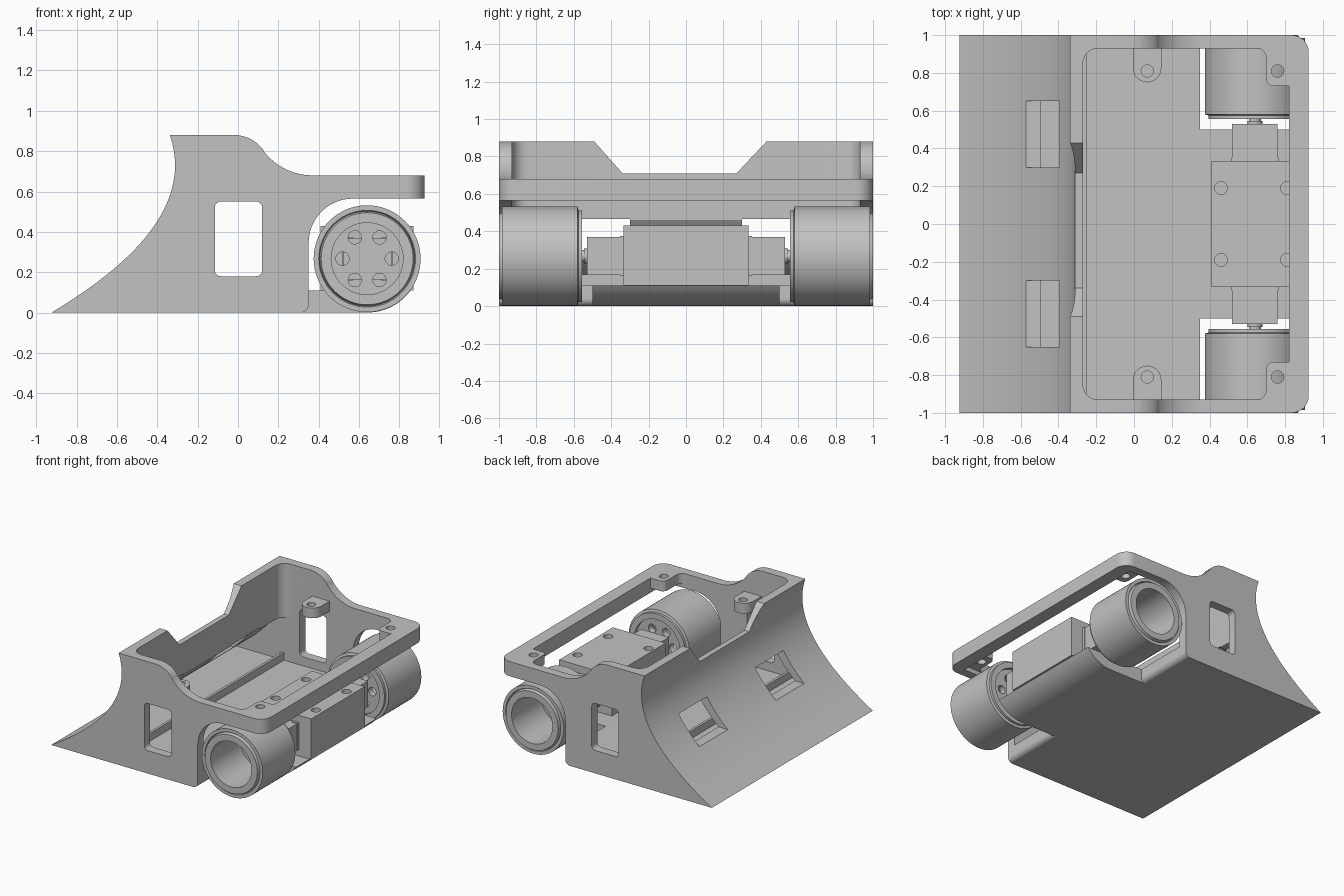
import bpy
import bmesh
from math import sin, cos, pi, radians
from mathutils import Vector

if "Cube" in bpy.data.objects:
    bpy.data.objects.remove(bpy.data.objects["Cube"])

grey = bpy.data.materials.new("plain_grey")
grey.use_nodes = True
colour = (0.54, 0.54, 0.54, 1)
grey.diffuse_color = colour
grey.node_tree.nodes["Principled BSDF"].inputs["Base Color"].default_value = colour

AXES = {"x": lambda u, v, w: (w, u, v),
        "y": lambda u, v, w: (u, w, v),
        "z": lambda u, v, w: (u, v, w)}


def finish(name, bm):
    bmesh.ops.recalc_face_normals(bm, faces=bm.faces)
    mesh = bpy.data.meshes.new(name)
    bm.to_mesh(mesh)
    bm.free()
    mesh.materials.append(grey)
    ob = bpy.data.objects.new(name, mesh)
    bpy.context.collection.objects.link(ob)
    return ob


def prism(name, points, axis, lo, hi):
    """Extrude a flat outline along an axis."""
    bm = bmesh.new()
    place = AXES[axis]
    a = [bm.verts.new(place(u, v, lo)) for u, v in points]
    b = [bm.verts.new(place(u, v, hi)) for u, v in points]
    bm.faces.new(a)
    bm.faces.new(b)
    n = len(points)
    for i in range(n):
        j = (i + 1) % n
        bm.faces.new((a[i], a[j], b[j], b[i]))
    return finish(name, bm)


def arc(cx, cy, r, start, end, n=12):
    angles = [radians(start + (end - start) * i / n) for i in range(n + 1)]
    return [(cx + r * cos(t), cy + r * sin(t)) for t in angles]


def rounded(corners, n=8):
    """Outline from (u, v, radius) corners, with square corners rounded."""
    out = []
    for i, (u, v, r) in enumerate(corners):
        p = Vector((u, v))
        if r == 0:
            out.append((u, v))
            continue
        a = (Vector(corners[i - 1][:2]) - p).normalized() * r
        b = (Vector(corners[(i + 1) % len(corners)][:2]) - p).normalized() * r
        for k in range(n + 1):
            t = pi / 2 * k / n
            out.append(tuple(p + a * (1 - sin(t)) + b * (1 - cos(t))))
    return out


def rect(u0, u1, v0, v1, r=0):
    return rounded([(u0, v0, r), (u1, v0, r), (u1, v1, r), (u0, v1, r)])


def box(name, x, y, z):
    return prism(name, rect(*x, *y), "z", *z)


def rod(name, u, v, r, axis, lo, hi, n=24):
    return prism(name, arc(u, v, r, 0, 360, n)[:-1], axis, lo, hi)


def cut(ob, cutter, operation="DIFFERENCE"):
    mod = ob.modifiers.new("cut", "BOOLEAN")
    mod.operation = operation
    mod.solver = "EXACT"
    mod.object = cutter
    bpy.context.view_layer.objects.active = ob
    bpy.ops.object.modifier_apply(modifier=mod.name)
    bpy.data.objects.remove(cutter)


def lathe(name, profile, x, z, side, n=64):
    """Spin a closed (radius, y) profile around a line along y."""
    bm = bmesh.new()
    rings = [[bm.verts.new((x + r * cos(2 * pi * i / n), side * y,
                            z + r * sin(2 * pi * i / n))) for r, y in profile]
             for i in range(n)]
    m = len(profile)
    for i in range(n):
        a, b = rings[i], rings[(i + 1) % n]
        for k in range(m):
            bm.faces.new((a[k], a[(k + 1) % m], b[(k + 1) % m], b[k]))
    return finish(name, bm)


def scoop(z0, z1, shift=0.0, n=24):
    """Parabolic nose curve between two heights."""
    heights = [z0 + (z1 - z0) * i / n for i in range(n + 1)]
    return [(shift - 0.312 - 1.15 * (0.73 - z) ** 2, z) for z in heights]


# Chassis: scooped nose, shoulder and thin rear hoop in one side profile
shoulder = arc(-0.02, 0.70, 0.18, 90, 37) + arc(0.37, 0.985, 0.305, 217, 270)
under = rounded([(0.98, 0.68, 0), (0.98, 0.565, 0), (0.35, 0.565, 0.22),
                 (0.35, 0, 0.04), (-0.9, 0, 0)], 12)[:-1]
body = prism("chassis", scoop(0, 0.88) + shoulder + under, "y", -1.1, 1.1)
cut(body, prism("plan", rounded([(-1.2, -1, 0), (0.925, -1, 0.09),
                                 (0.925, 1, 0.09), (-1.2, 1, 0)]),
                "z", -0.2, 1.2), "INTERSECT")

# Open well with corner pads, thinned from below
well = [(-0.27, -0.93, 0.08), (0.70, -0.93, 0.05), (0.70, -0.73, 0.04), (0.82, -0.73, 0),
        (0.82, 0.73, 0), (0.70, 0.73, 0.04), (0.70, 0.93, 0.05), (-0.27, 0.93, 0.08)]
cut(body, prism("well", rounded(well), "z", 0.11, 1.2))
cut(body, box("pad_recess", (0.6, 0.82), (-0.93, 0.93), (0.5, 0.60)))

# Hollow behind the scoop, open to the well
hollow = scoop(0.11, 0.455, 0.08) + [(-0.18, 0.455), (-0.18, 0.11)]
cut(body, prism("hollow", hollow, "y", -0.93, 0.93))

# Side windows, notch in the nose wall, nose windows, pad holes
cut(body, prism("side_window", rect(-0.115, 0.12, 0.18, 0.55, 0.03), "y", -1.2, 1.2))
cut(body, prism("notch", [(-0.552, 0.95), (-0.34, 0.71), (0.27, 0.71), (0.496, 0.95)],
                "x", -0.6, -0.2))
for s in (-1, 1):
    lo, hi = sorted((s * 0.30, s * 0.65))
    cut(body, box("nose_window", (-0.9, -0.2), (lo, hi), (0.254, 0.465)))
    cut(body, rod("pad_hole", 0.76, s * 0.81, 0.033, "z", 0.4, 0.8))

# Floor lip and tongue under the motor mount
box("floor_lip", (-0.27, -0.25), (-0.93, 0.93), (0.10, 0.17))
tongue_end = arc(0.64, 0.266, 0.266, 270, 324)
prism("tongue", [(0.3, 0.001)] + [p for p in tongue_end if p[1] < 0.11]
      + [(0.852, 0.11), (0.3, 0.11)], "y", -0.5, 0.5)

# Motor mount block with screw holes
mount = box("motor_mount", (0.41, 0.87), (-0.333, 0.333), (0.11, 0.43))
for x in (0.46, 0.81):
    for y in (-0.19, 0.19):
        cut(mount, rod("screw_hole", x, y, 0.034, "z", 0.33, 0.5))

WHEEL_X, WHEEL_Z = 0.64, 0.267
wheel_profile = [(0.03, 0.58), (0.2, 0.58), (0.2, 0.555), (0.245, 0.555), (0.245, 0.575),
                 (0.265, 0.58), (0.265, 0.985), (0.24, 0.985), (0.235, 0.975),
                 (0.228, 1.0), (0.178, 1.0), (0.178, 0.63), (0.03, 0.63)]

for s, side in ((1, "back"), (-1, "front")):
    # Screw tab on the side wall
    tab_line = arc(0.07, 0.825, 0.075, 180, 360) + [(0.145, 0.94), (-0.005, 0.94)]
    tab = prism(side + "_screw_tab", [(x, s * y) for x, y in tab_line], "z", 0.60, 0.68)
    cut(tab, rod("tab_hole", 0.07, s * 0.81, 0.032, "z", 0.5, 0.8))

    # Motor with flange cheeks and shaft
    def span(a, b):
        return sorted((s * a, s * b))
    box(side + "_motor", (0.52, 0.76), span(0.32, 0.53), (0.165, 0.37))
    for x in ((0.515, 0.57), (0.71, 0.765)):
        box(side + "_motor_cheek", x, span(0.33, 0.352), (0.16, 0.375))
    rod(side + "_bearing", WHEEL_X, WHEEL_Z, 0.04, "y", *span(0.52, 0.545))
    rod(side + "_shaft", WHEEL_X, WHEEL_Z, 0.032, "y", *span(0.5, 0.635))

    # Hollow wheel with six holes in its web
    wheel = lathe(side + "_wheel", wheel_profile, WHEEL_X, WHEEL_Z, s)
    for x, z in arc(WHEEL_X, WHEEL_Z, 0.122, 0, 360, 6)[:-1]:
        cut(wheel, rod("web_hole", x, z, 0.033, "y", *span(0.5, 0.7)))

# Smooth the curves and keep the edges crisp
bpy.ops.object.select_all(action="DESELECT")
for ob in bpy.context.collection.objects:
    if ob.type == "MESH":
        ob.select_set(True)
        bpy.context.view_layer.objects.active = ob
bpy.ops.object.shade_smooth_by_angle(angle=radians(30))
